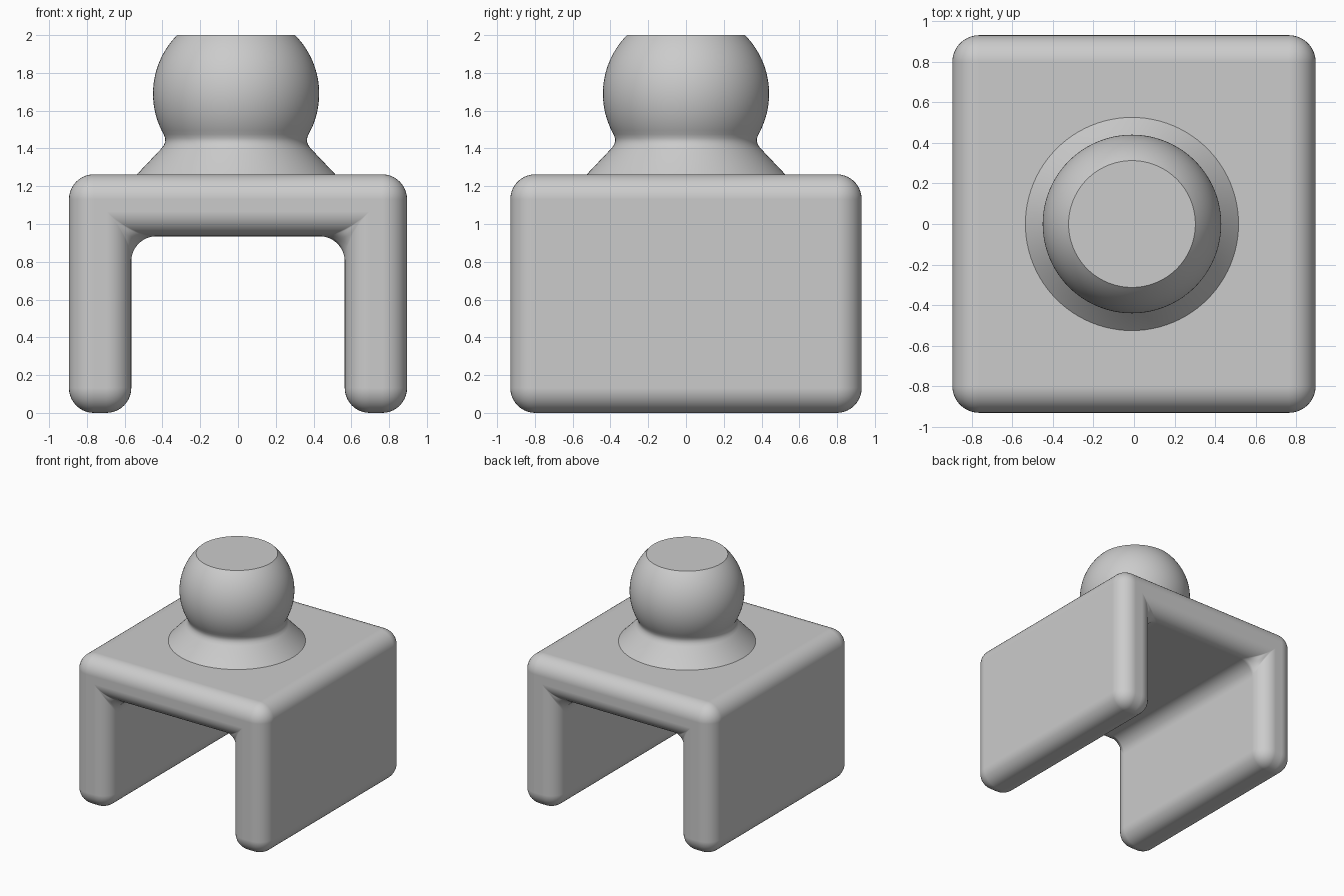
import bpy
import bmesh
import math

cube = bpy.data.objects.get("Cube")
if cube:
    bpy.data.objects.remove(cube, do_unlink=True)

grey = bpy.data.materials.new("light_grey")
grey.use_nodes = True
colour = (0.6, 0.6, 0.6, 1)
grey.diffuse_color = colour
grey.node_tree.nodes["Principled BSDF"].inputs["Base Color"].default_value = colour


def add_object(name, bm):
    bmesh.ops.recalc_face_normals(bm, faces=bm.faces)
    mesh = bpy.data.meshes.new(name)
    bm.to_mesh(mesh)
    bm.free()
    mesh.materials.append(grey)
    obj = bpy.data.objects.new(name, mesh)
    bpy.context.collection.objects.link(obj)
    bpy.ops.object.select_all(action="DESELECT")
    obj.select_set(True)
    bpy.context.view_layer.objects.active = obj
    return obj


# Saddle: an inverted U extruded front to back, with every edge rounded
half_width, half_depth, height = 0.895, 0.93, 1.263
inner, ceiling, radius = 0.565, 0.935, 0.132
half = [(inner, ceiling), (inner, 0), (half_width, 0), (half_width, height)]
outline = half + [(-x, z) for x, z in reversed(half)]
bm = bmesh.new()
face = bm.faces.new([bm.verts.new((x, -half_depth, z)) for x, z in outline])
result = bmesh.ops.extrude_face_region(bm, geom=[face])
back = [v for v in result["geom"] if isinstance(v, bmesh.types.BMVert)]
bmesh.ops.translate(bm, verts=back, vec=(0, 2 * half_depth, 0))
if face.is_valid and len(bm.faces) < len(outline) + 2:
    bm.faces.new(list(face.verts))
for f in bm.faces:
    f.smooth = True
saddle = add_object("saddle", bm)
bevel = saddle.modifiers.new("rounded_edges", "BEVEL")
bevel.width = radius
bevel.segments = 10
bevel.limit_method = "ANGLE"
bevel.harden_normals = True

# Ball stud: flared collar, narrow neck and a ball cut flat on top
ball_radius, ball_z, top_z = 0.44, 1.69, 2.0
start = math.asin((1.475 - ball_z) / ball_radius)
end = math.asin((top_z - ball_z) / ball_radius)
profile = [(0, 1.26), (0.528, 1.26), (0.395, 1.4), (0.382, 1.418),
           (0.375, 1.437), (0.376, 1.455)]
steps = 24
for i in range(steps + 1):
    a = start + (end - start) * i / steps
    profile.append((ball_radius * math.cos(a), ball_z + ball_radius * math.sin(a)))
profile.append((0, top_z))

bm = bmesh.new()
verts = [bm.verts.new((r, 0, z)) for r, z in profile]
edges = [bm.edges.new(pair) for pair in zip(verts, verts[1:])]
bmesh.ops.spin(bm, geom=verts + edges, cent=(0, 0, 0), axis=(0, 0, 1),
               angle=math.tau, steps=96)
bmesh.ops.remove_doubles(bm, verts=bm.verts, dist=0.0005)
stud = add_object("ball_stud", bm)
stud.location.x = -0.01
bpy.ops.object.shade_smooth_by_angle(angle=math.radians(35))
